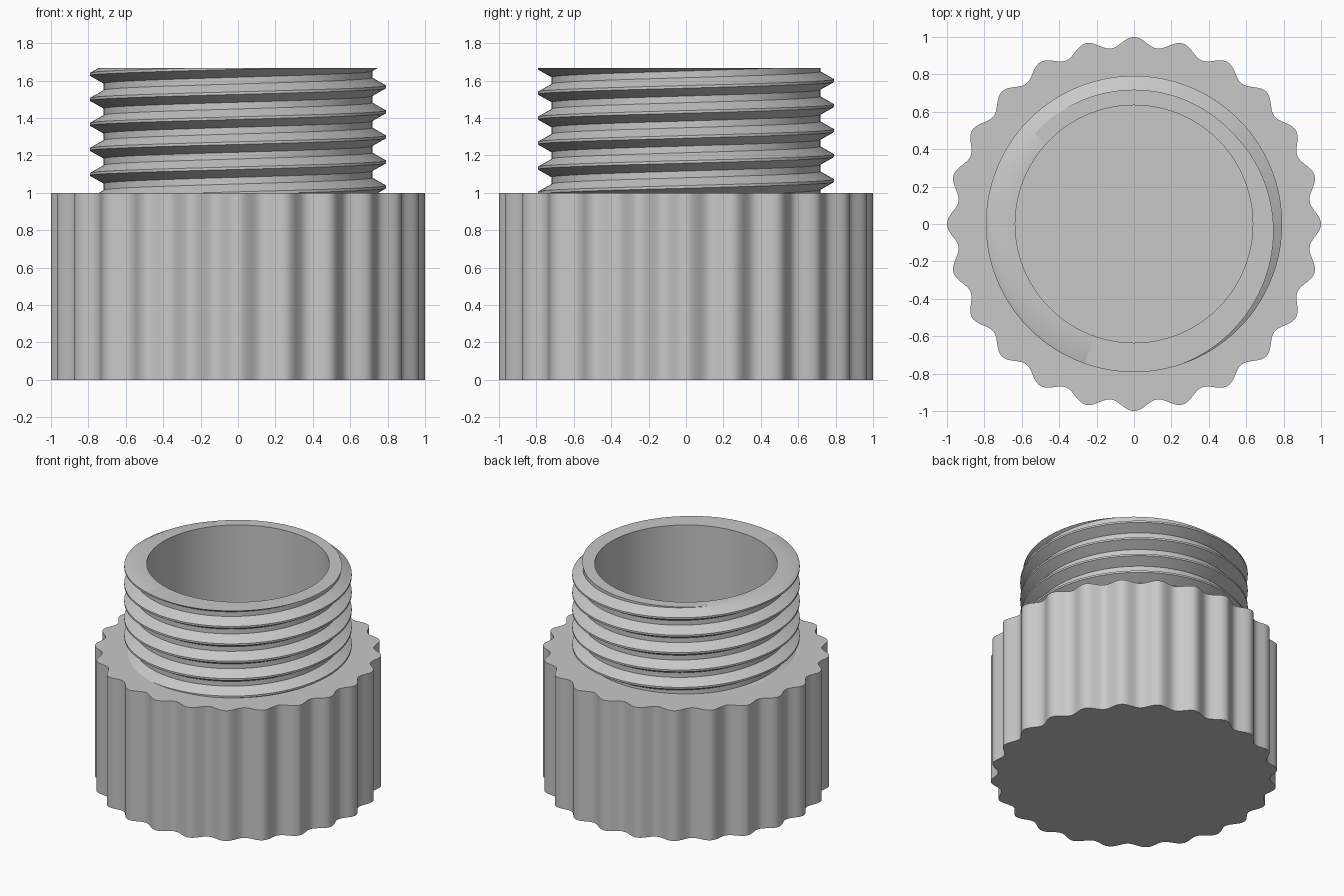
import bpy
import bmesh
from math import sin, cos, pi, radians
from mathutils import Vector

cube = bpy.data.objects.get("Cube")
if cube:
    bpy.data.objects.remove(cube, do_unlink=True)

COLLAR_Z, TOP_Z, FLOOR_Z = 1.0, 1.667, 0.1
BORE_R, ROOT_R, CREST_R = 0.635, 0.718, 0.792
PITCH, CREST_Z = 0.1337, 1.032      # CREST_Z is a crest height on the +x side
LOBES, LOBE_STEPS, STEPS = 24, 16, 160

grey = bpy.data.materials.new("plain grey")
grey.use_nodes = True
colour = (0.58, 0.58, 0.58, 1)
grey.diffuse_color = colour
grey.node_tree.nodes["Principled BSDF"].inputs["Base Color"].default_value = colour


def polar(r, a, z):
    return Vector((r * cos(a), r * sin(a), z))


def finish(bm, name):
    bmesh.ops.recalc_face_normals(bm, faces=bm.faces)
    mesh = bpy.data.meshes.new(name)
    bm.to_mesh(mesh)
    bm.free()
    mesh.materials.append(grey)
    obj = bpy.data.objects.new(name, mesh)
    bpy.context.collection.objects.link(obj)
    bpy.ops.object.select_all(action='DESELECT')
    bpy.context.view_layer.objects.active = obj
    obj.select_set(True)
    bpy.ops.object.shade_smooth_by_angle(angle=radians(30))
    return obj


def extrude_loop(bm, edges, radius, z):
    """Extrude an edge loop onto a circle of the given radius and height."""
    geom = bmesh.ops.extrude_edge_only(bm, edges=edges)["geom"]
    for v in geom:
        if isinstance(v, bmesh.types.BMVert):
            flat = Vector((v.co.x, v.co.y, 0)).normalized() * radius
            v.co = (flat.x, flat.y, z)
    # keep only the new outer rim, not the connecting edges
    new = {v for v in geom if isinstance(v, bmesh.types.BMVert)}
    return [e for e in geom if isinstance(e, bmesh.types.BMEdge)
            and all(v in new for v in e.verts)]


# Fluted grip body with a solid bottom and an open collar
bm = bmesh.new()
count = LOBES * LOBE_STEPS
ring = []
for i in range(count):
    a = 2 * pi * i / count
    ring.append(bm.verts.new(polar(0.973 + 0.027 * cos(LOBES * a), a, 0)))
base = bm.faces.new(ring)
upper = [bm.verts.new(v.co + Vector((0, 0, COLLAR_Z))) for v in ring]
for i in range(count):
    j = (i + 1) % count
    bm.faces.new((ring[i], ring[j], upper[j], upper[i]))
rim = [bm.edges.get((upper[i], upper[i - 1])) for i in range(count)]
extrude_loop(bm, rim, BORE_R, COLLAR_Z)
finish(bm, "grip_body")

# Threaded neck: one right-handed helical strip, trimmed flat at both ends
bm = bmesh.new()
profile = [(CREST_R, -0.007), (CREST_R, 0.007),
           (ROOT_R, 0.049), (ROOT_R, PITCH - 0.049)]
turns = 9
rows = []
for i in range(turns * STEPS + 1):
    a = 2 * pi * i / STEPS
    z = CREST_Z + PITCH * (i / STEPS - 2)
    rows.append([bm.verts.new(polar(r, a, z + dz)) for r, dz in profile])
for i in range(turns * STEPS):
    for k in range(3):
        bm.faces.new((rows[i][k], rows[i + 1][k], rows[i + 1][k + 1], rows[i][k + 1]))
    if i + 1 + STEPS < len(rows):
        bm.faces.new((rows[i][3], rows[i + 1][3],
                      rows[i + 1 + STEPS][0], rows[i + STEPS][0]))
for z, up in ((COLLAR_Z, -1), (TOP_Z, 1)):
    bmesh.ops.bisect_plane(bm, geom=bm.verts[:] + bm.edges[:] + bm.faces[:],
                           plane_co=(0, 0, z), plane_no=(0, 0, up), clear_outer=True)
bmesh.ops.remove_doubles(bm, verts=bm.verts, dist=0.00001)

# Flat lip, bore wall and bore floor
lip = [e for e in bm.edges if e.is_boundary
       and all(abs(v.co.z - TOP_Z) < 0.0001 for v in e.verts)]
inner = extrude_loop(bm, lip, BORE_R, TOP_Z)
bottom = extrude_loop(bm, inner, BORE_R, FLOOR_Z)
bmesh.ops.contextual_create(bm, geom=bottom)
finish(bm, "threaded_neck")
